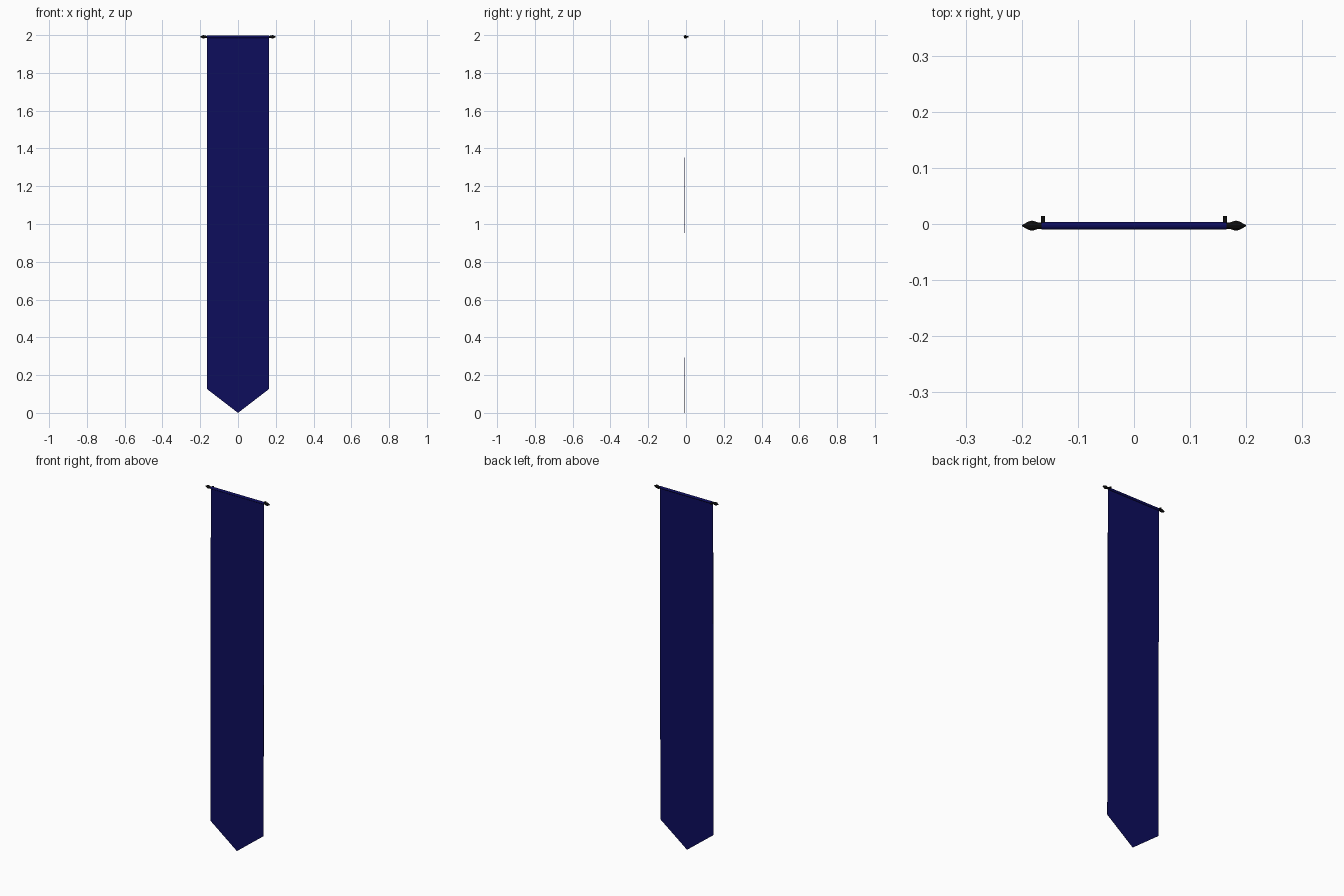
import bpy, bmesh, math

if "Cube" in bpy.data.objects:
    bpy.data.objects.remove(bpy.data.objects["Cube"])

ROD_Y, ROD_Z = -0.003, 1.991


def material(name, rgb):
    m = bpy.data.materials.new(name)
    m.diffuse_color = (*rgb, 1)
    m.use_nodes = True
    m.node_tree.nodes["Principled BSDF"].inputs["Base Color"].default_value = m.diffuse_color
    return m


navy = material("navy cloth", (0.004, 0.004, 0.108))
black = material("black iron", (0.004, 0.004, 0.004))


def finish(name, bm, mat):
    bmesh.ops.recalc_face_normals(bm, faces=bm.faces)
    me = bpy.data.meshes.new(name)
    bm.to_mesh(me)
    bm.free()
    me.materials.append(mat)
    ob = bpy.data.objects.new(name, me)
    bpy.context.collection.objects.link(ob)
    return ob


def lathe_x(name, profile, mat, sides=12):
    """Revolve (x, radius) points around the rod axis, with closed ends."""
    bm = bmesh.new()
    rings = []
    for x, r in profile:
        rings.append([bm.verts.new((x, ROD_Y + r * math.cos(math.tau * i / sides),
                                    ROD_Z + r * math.sin(math.tau * i / sides)))
                      for i in range(sides)])
    for a, b in zip(rings, rings[1:]):
        for i in range(sides):
            j = (i + 1) % sides
            bm.faces.new((a[i], a[j], b[j], b[i]))
    bm.faces.new(rings[0])
    bm.faces.new(rings[-1])
    return finish(name, bm, mat)


# hanging cloth: pointed strip, leaning slightly forward towards the tip
bm = bmesh.new()
outline = [(-0.165, ROD_Z), (-0.165, 0.127), (0, 0), (0.165, 0.127), (0.165, ROD_Z)]
lean = lambda z: -0.0045 - 0.005 * (1 - z / 2)
front = [bm.verts.new((x, lean(z) - 0.0005, z)) for x, z in outline]
back = [bm.verts.new((x, lean(z) + 0.0005, z)) for x, z in outline]
bm.faces.new(front)
bm.faces.new(back)
for i in range(5):
    j = (i + 1) % 5
    bm.faces.new((front[i], front[j], back[j], back[i]))
finish("banner_cloth", bm, navy)

# cloth sleeve around the rod, and the rod inside it
lathe_x("cloth_sleeve", [(-0.165, 0.0066), (0.165, 0.0066)], navy)
lathe_x("rod", [(-0.17, 0.0055), (0.17, 0.0055)], black)

for s, side in ((-1, "left"), (1, "right")):
    # spindle-shaped finial
    lathe_x(side + "_finial", [(s * 0.163, 0.003), (s * 0.176, 0.0075), (s * 0.182, 0.009),
                               (s * 0.188, 0.0075), (s * 0.2, 0.0008)], black)
    # wall bracket behind the rod
    bpy.ops.mesh.primitive_cube_add(size=1, location=(s * 0.162, 0.006, ROD_Z))
    ob = bpy.context.object
    ob.name = side + "_bracket"
    ob.scale = (0.007, 0.017, 0.007)
    ob.data.materials.append(black)
